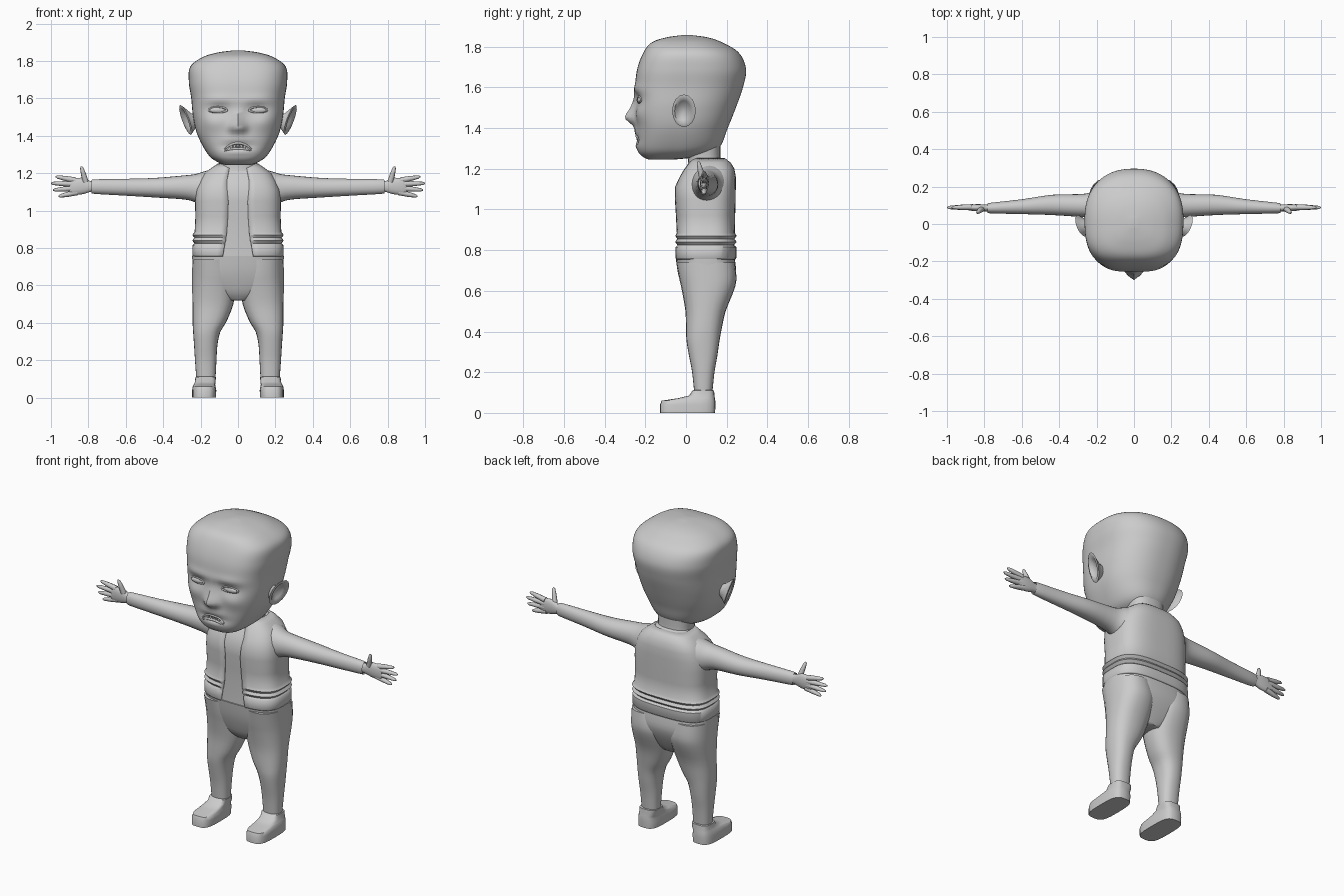
import bpy, bmesh, math
from mathutils import Vector
from mathutils.bvhtree import BVHTree

cube = bpy.data.objects.get("Cube")
if cube:
    bpy.data.objects.remove(cube)

CM = 0.01  # part tables are in hundredths
grey = bpy.data.materials.new("plain grey")
grey.use_nodes = True
tone = (0.6, 0.6, 0.6, 1)
grey.diffuse_color = tone
grey.node_tree.nodes["Principled BSDF"].inputs["Base Color"].default_value = tone


def finish(ob, mirror=False, angle=50):
    bpy.context.collection.objects.link(ob)
    ob.data.materials.append(grey)
    if mirror:
        ob.modifiers.new("mirror", "MIRROR")
    bpy.ops.object.select_all(action="DESELECT")
    ob.select_set(True)
    bpy.context.view_layer.objects.active = ob
    if ob.type == "MESH":
        bpy.ops.object.shade_smooth_by_angle(angle=math.radians(angle))
    return ob


def smooth_rings(rings, steps):
    """Catmull-Rom rows between the given rings."""
    out = []
    for i in range(len(rings) - 1):
        quad = [rings[max(0, min(len(rings) - 1, i + k))] for k in (-1, 0, 1, 2)]
        for s in range(steps):
            t = s / steps
            out.append([0.5 * (2 * b + (c - a) * t + (2 * a - 5 * b + 4 * c - d) * t * t
                               + (3 * b - a - 3 * c + d) * t ** 3)
                        for a, b, c, d in zip(*quad)])
    return out + [rings[-1]]


def power(v, p):
    return math.copysign(abs(v) ** (2 / p), v)


def loft(name, rings, axis="z", seg=24, steps=1, front=2.5, back=2.5,
         shape=None, mirror=False, angle=50):
    """Rings are (position, low a, high a, low b, high b[, front gap])."""
    bm = bmesh.new()
    rows = []
    for pos, a0, a1, b0, b1, *gap in smooth_rings(rings, steps):
        ca, cb, ra, rb = (a0 + a1) / 2, (b0 + b1) / 2, (a1 - a0) / 2, (b1 - b0) / 2
        start = math.asin((gap[0] / ra) ** (front / 2)) if gap else 0
        row = []
        for i in range(seg):
            share = i / (seg - 1) if gap else i / seg
            t = start + share * (2 * math.pi - 2 * start) - math.pi / 2
            p = front if math.sin(t) < 0 else back
            a, b = ca + ra * power(math.cos(t), p), cb + rb * power(math.sin(t), p)
            co = Vector((a, b, pos) if axis == "z" else (pos, a, b)) * CM
            row.append(bm.verts.new(shape(co) if shape else co))
        rows.append(row)
    for low, high in zip(rows, rows[1:]):
        for i in range(seg - 1 if gap else seg):
            j = (i + 1) % seg
            bm.faces.new((low[i], low[j], high[j], high[i]))
    if not gap:
        bm.faces.new(rows[0][::-1])
        bm.faces.new(rows[-1])
    bmesh.ops.recalc_face_normals(bm, faces=bm.faces)
    mesh = bpy.data.meshes.new(name)
    bm.to_mesh(mesh)
    bm.free()
    return finish(bpy.data.objects.new(name, mesh), mirror, angle)


def tube(name, points, radii, closed=False):
    cu = bpy.data.curves.new(name, "CURVE")
    cu.dimensions = "3D"
    cu.bevel_depth, cu.bevel_resolution = 1, 2
    cu.use_fill_caps = True
    sp = cu.splines.new("POLY")
    sp.points.add(len(points) - 1)
    sp.use_cyclic_u = closed
    sp.use_smooth = True
    for pt, co, r in zip(sp.points, points, radii):
        pt.co, pt.radius = (*co, 1), r
    return finish(bpy.data.objects.new(name, cu))


# Head: a skull loft with the face pushed in and out by soft bumps
BUMPS = [  # x, z, width, height, push forward
    (0, 145, 2.6, 2.6, 4.2), (0, 150, 1.8, 4, 2), (3, 144, 1.6, 1.5, 1.2),
    (10, 154, 5, 3, -1.8), (10, 159, 6, 1.8, 1), (14, 147, 4, 3, .8),
    (0, 138, 5, 2, 1.2), (0, 134.5, 5, 1, -1.5), (0, 131.5, 5, 1.2, 1), (0, 128, 5, 2, .6)]


def sculpt(co):
    if co.y < 0:
        fade = min(1, -co.y / .15)
        for x, z, w, h, push in BUMPS:
            for side in ((1, -1) if x else (1,)):
                u, v = (co.x / CM - side * x) / w, (co.z / CM - z) / h
                co.y -= fade * push * CM * math.exp(-(u * u + v * v) / 2)
    return co


head = loft("head", [
    (124.5, -7, 7, -18, -6), (126, -11, 11, -21, 6), (130, -16, 16, -23.5, 16),
    (140, -21.5, 21.5, -24, 20.5), (150, -24, 24, -25, 24.5), (160, -25, 25, -25, 28),
    (169, -26.3, 26.3, -24, 29.5), (177, -25.5, 25.5, -21, 26), (182, -19, 19, -17, 18),
    (184.5, -11, 11, -10, 11), (185.7, -2, 2, -2, 3)],
    seg=128, steps=7, front=3, back=2.3, shape=sculpt)
skin = BVHTree.FromPolygons([v.co for v in head.data.vertices],
                            [p.vertices for p in head.data.polygons])


def on_face(x, z, out=0):
    hit = skin.ray_cast(Vector((x, -1, z)), Vector((0, 1, 0)))[0]
    return hit - Vector((0, out, 0))


# Eyes with lids, and heavy folds below
for side, label in ((1, "left"), (-1, "right")):
    rim, n = [], 20
    for i in range(n):
        t = math.tau * i / n
        lift = .017 if math.sin(t) > 0 else .012
        rim.append(on_face(side * (.107 + .048 * math.cos(t)), 1.537 + lift * math.sin(t)))
    tube(label + "_eyelids", rim, [.005] * n, True)
    mid = on_face(side * .107, 1.537)
    mesh = bpy.data.meshes.new(label + "_eye")
    bm = bmesh.new()
    bmesh.ops.create_uvsphere(bm, u_segments=20, v_segments=10, radius=1)
    for v in bm.verts:
        v.co = mid + Vector((v.co.x * .045, v.co.y * .012, v.co.z * .016))
    bm.to_mesh(mesh)
    bm.free()
    finish(bpy.data.objects.new(label + "_eye", mesh))

# Downturned lips and upper teeth
for label, top, drop, r in (("upper_lip", 1.362, .034, .008), ("lower_lip", 1.332, .012, .007)):
    xs = [i / 8 for i in range(-8, 9)]
    tube(label, [on_face(u * .072, top - drop * u * u) for u in xs],
         [r * (1 - .6 * u * u) for u in xs])
for i in range(-2, 3):
    top = on_face(i * .018, 1.356 - abs(i) * .004)
    tube("tooth", [top, top - Vector((0, 0, .016))], [.008, .006])


# Ears: a flared shell with a hollow, leaning out at the top and back
def ear_pose(co):
    d = co - Vector((0, 0, 1.485))
    flare = max(0, d.x - .2)
    co.x += (d.z * .35 + d.y * .35) * min(1, flare / .05)
    co.y -= .01
    return co


loft("ears", [(20, -2, 3, 146, 151), (24, -3, 3, 144, 152), (27, -5, 5, 141.5, 155.5),
              (28, -5.8, 5.8, 140.5, 156.5), (28.4, -4.6, 4.6, 142, 155),
              (27, -3.4, 3.2, 144, 153.5), (25.5, -1.5, 1.5, 147, 151)],
     axis="x", seg=16, front=2, back=2, shape=ear_pose, mirror=True, angle=60)

# Neck, shirt and open jacket
loft("neck", [(118, -11, 11, 0, 19), (124, -10, 10, 1, 17), (134, -11, 11, 0, 17)], steps=3)
JACKET = [
    (75.5, -24, 24, -5, 24.3, 8), (76.2, -24.4, 24.4, -5.3, 24.8, 8),
    (81.5, -24.3, 24.3, -5.3, 24.8, 7.2), (82.5, -23.2, 23.2, -4.3, 23.6, 7),
    (84, -24.5, 24.5, -5.4, 25, 6.6), (85.5, -23.3, 23.3, -4.4, 23.8, 6.4),
    (87, -24.5, 24.5, -5.3, 25, 6.2), (88.5, -23.2, 23.2, -4.6, 24, 6),
    (97, -22.8, 22.8, -5, 24.2, 5.4), (105, -23, 23, -5.5, 24.4, 5.2),
    (111, -22.5, 22.5, -5.5, 24.5, 5.8), (116, -20.5, 20.5, -3.2, 24.5, 6),
    (120, -18, 18, -.8, 23.8, 5.2), (123, -14, 14, 1.5, 22, 4.6), (125.3, -10.5, 10.5, 3, 19, 4.2)]
jacket = loft("jacket", JACKET, seg=48, front=3.2, back=3)
thick = jacket.modifiers.new("thickness", "SOLIDIFY")
thick.thickness, thick.offset = .012, -1
loft("shirt", [(z, a + 1, b - 1, c + .7, d - 1) for z, a, b, c, d, gap in JACKET
               if z > 88 or z < 76] + [(125.6, -7, 7, 5, 16)], seg=40, front=3.2, back=3)

# Sleeves and cuffs
loft("sleeves", [(12, 2, 22, 102, 122.5), (18, 2.5, 20, 102, 121), (23, 3.2, 17, 104.5, 119.5),
                 (29, 3.8, 16, 106, 118.8), (44, 4.8, 15.6, 107, 117.5),
                 (60, 5.3, 13.2, 108, 117), (77, 5.7, 11.3, 109, 116.7),
                 (77.4, 6.2, 10.8, 109.7, 116)],
     axis="x", steps=3, front=2.1, back=2.1, mirror=True)

# Hands
loft("palms", [(76, 6.8, 10.4, 110.5, 115.5), (79, 6.8, 10.4, 110, 115.8),
               (83, 6.8, 10.6, 108.8, 117.6), (88, 7.2, 10.4, 108.4, 117.2),
               (90, 7.8, 10, 109, 116.5)],
     axis="x", seg=16, steps=2, front=2.2, back=2.2, mirror=True)
FINGERS = [("index", 87, 116.2, 97.5, 118.2), ("middle", 87, 114.2, 100, 114.6),
           ("ring", 87, 112, 99, 111), ("little", 86, 109.8, 96, 107.6),
           ("thumb", 81.5, 115.5, 83.8, 123.6)]
for side, label in ((1, "left"), (-1, "right")):
    for name, x0, z0, x1, z1 in FINGERS:
        y0, y1 = (8, 6) if name == "thumb" else (9, 8.8)
        a, b = (Vector((side * x, y, z)) * CM for x, y, z in ((x0, y0, z0), (x1, y1, z1)))
        tube(f"{label}_{name}", [a.lerp(b, t) for t in (0, .5, .9, 1)],
             [.016, .0135, .009, .003])

# Trousers: hips plus two legs
loft("hips", [(52, -6, 6, 3, 17), (56, -15, 15, 0, 19.5), (63, -23, 23, -2.5, 23),
              (69, -24.2, 24.2, -4, 24.6), (75.8, -24.5, 24.5, -5, 24)],
     seg=32, steps=3, front=2.8, back=2.8)
loft("trouser_legs", [(10.5, 12, 22.3, 4, 13), (20, 11.5, 23, 3, 14), (28, 11, 23.5, 1.5, 15.4),
                      (35, 9.5, 24, .3, 16.4), (41, 6, 24.3, 0, 17.5), (50, 2.5, 24.4, -.3, 19.5),
                      (60, 1, 24.5, -2, 23.5), (66, 1, 24.5, -3.3, 24.8), (74, 3, 24.4, -4.8, 24)],
     steps=3, front=2.4, back=2.4, mirror=True)

# Shoes: flat sole, low toe, ankle collar
loft("shoes", [(0, 11.8, 24.5, -12.8, 14.3), (4, 11.6, 24.5, -12.8, 14.5),
               (6, 12, 24.2, -12, 14.4), (7.2, 12.2, 23.6, -4, 14.2),
               (8.5, 12, 23, 1.5, 14), (11, 11.8, 22.8, 3.2, 13.8), (11.2, 12.5, 22, 4, 13)],
     front=3.4, back=3.4, mirror=True)
